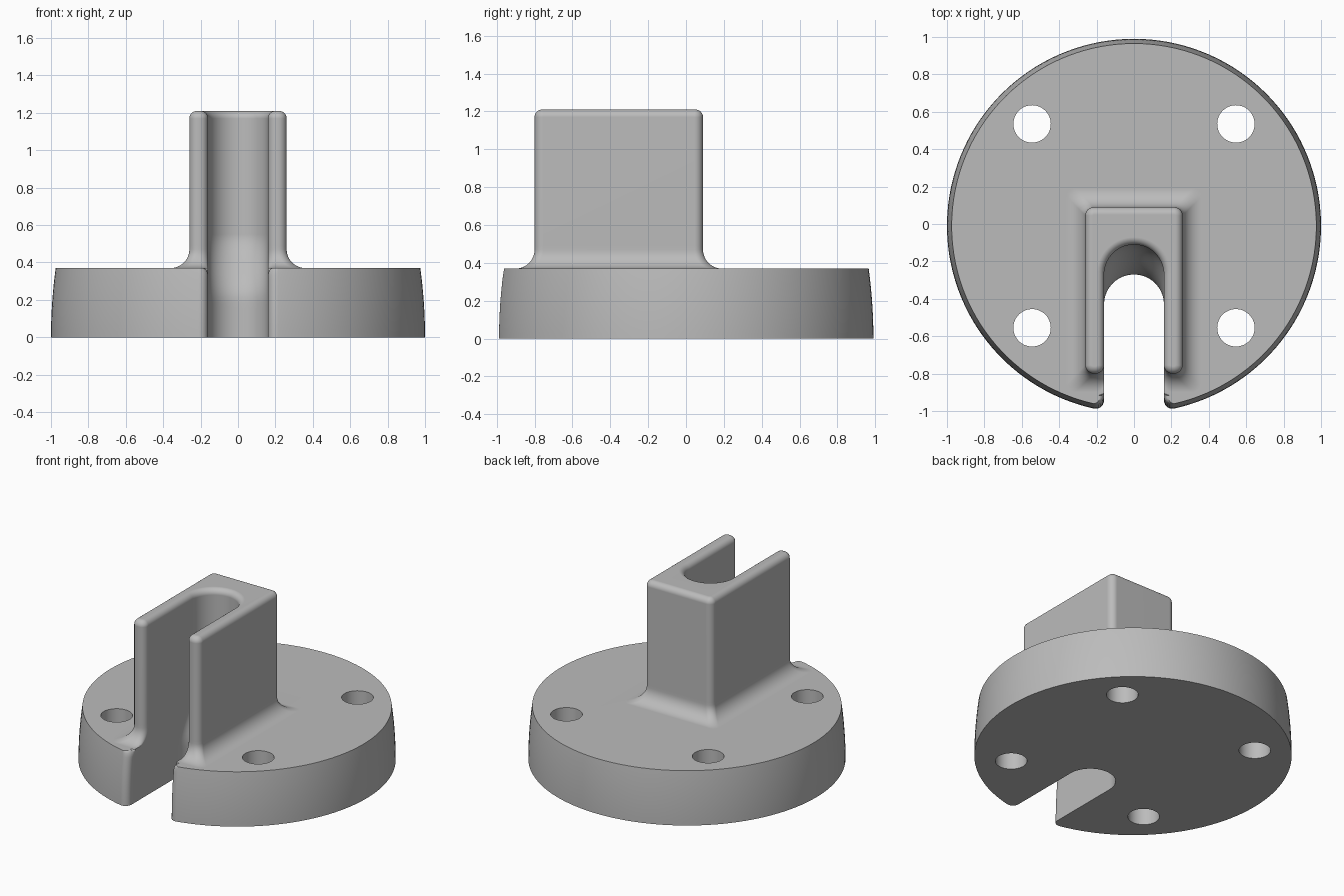
import bpy
import bmesh
from math import sin, cos, pi, sqrt, atan2

cube = bpy.data.objects.get("Cube")
if cube:
    bpy.data.objects.remove(cube)

BASE_H, TOP, MID_Y = 0.37, 1.21, -0.01      # disc height, block top, disc centre
SLOT_W, BLOCK_W = 0.16, 0.26                # half widths
TIP, BACK = -0.80, 0.09                     # block extent along y
ROUND, EDGE, FILLET = 0.045, 0.04, 0.10
SLOT_TOP, SLOT_LOW = -0.27, -0.43           # centre of the round slot end
WALL_END = TIP - FILLET + ROUND

grey = bpy.data.materials.new("grey_metal")
grey.use_nodes = True
colour = (0.5, 0.5, 0.5, 1)
grey.diffuse_color = colour
grey.node_tree.nodes["Principled BSDF"].inputs["Base Color"].default_value = colour


def arc(cx, cy, r0, r1, a0, a1, n):
    """Arc points whose radius eases from r0 to r1."""
    pts = []
    for i in range(n + 1):
        t = i / n
        r, a = r0 + (r1 - r0) * t, a0 + (a1 - a0) * t
        pts.append((cx + r * cos(a), cy + r * sin(a)))
    return pts


def slot_half(z, inset, wall_end):
    """Right half of the slot, from its round end to the mouth."""
    t = min(max((z - 0.2) / 0.35, 0), 1)
    c = SLOT_LOW + (SLOT_TOP - SLOT_LOW) * t * t * (3 - 2 * t)
    w = SLOT_W + inset
    return arc(0, c, w, w, pi / 2, 0, 16) + [(w, wall_end)]


def disc_half(z):
    """Right half of the disc rim, with a rounded slot mouth."""
    radius = 1 - 0.025 * (z / BASE_H) ** 2
    x = SLOT_W + ROUND
    y = MID_Y - sqrt((radius - ROUND) ** 2 - x * x)
    a = atan2(y - MID_Y, x)
    s = max(0, (z - BASE_H + EDGE) / EDGE)
    ease = 0.03 * (1 - sqrt(1 - s * s))
    mouth = arc(x, y, ROUND - ease, ROUND, pi, 2 * pi + a, 6)
    rim = arc(0, MID_Y, radius, radius, a, pi / 2, 64)
    return [(SLOT_W, WALL_END - 0.05)] + mouth + rim[1:]


def block_half(offset, inset):
    """Right half of the block outline, from the arm tip to the back."""
    r = ROUND - inset
    x, tip, back = BLOCK_W + offset, TIP - offset, BACK + offset
    inner = arc(SLOT_W + ROUND, tip + ROUND, r, r, pi, 1.5 * pi, 6)
    outer = arc(x - ROUND, tip + ROUND, r, r, 1.5 * pi, 2 * pi, 6)
    corner = arc(x - ROUND, back - ROUND, r, r, 0, pi / 2, 6)
    return inner[1:] + outer + corner + [(0, back - inset)]


def mirrored(points):
    return [(-x, y) for x, y in reversed(points)]


bm = bmesh.new()


def add(points, z):
    return [bm.verts.new((x, y, z)) for x, y in points]


def bridge(a, b):
    for i in range(len(a)):
        j = (i + 1) % len(a)
        bm.faces.new((a[i], a[j], b[j], b[i]))


# Disc: stacked outlines
levels = [BASE_H * i / 12 for i in range(11)] + [0.33, 0.345, 0.357, 0.365, BASE_H]
levels = sorted(set(levels))
ring = None
for z in levels:
    slot, rim = slot_half(z, 0, WALL_END), disc_half(z)
    new = add(slot + rim + mirrored(rim[:-1]) + mirrored(slot[1:]), z)
    if ring:
        bridge(ring, new)
    else:
        bm.faces.new(list(reversed(new)))
    ring = new

# Flat top of the disc, open where the block rises
count = len(slot)
outline = block_half(FILLET, 0)
foot = add(outline + mirrored(outline[:-1]), BASE_H)
bm.faces.new(ring[count - 1:len(ring) - count + 2] + foot[::-1])
ring = ring[:count] + foot + ring[-(count - 1):]

# Block: concave foot, straight walls, rounded top edge
steps = []
for i in range(1, 11):
    a = pi / 2 * (1 - i / 10)
    steps.append((BASE_H + FILLET * (1 - sin(a)), FILLET * (1 - cos(a)), 0))
steps += [(0.49, 0, 0), (0.51, 0, 0), (0.53, 0, 0), (0.55, 0, 0)]
for i in range(7):
    a = pi / 2 * i / 6
    steps.append((TOP - EDGE * (1 - sin(a)), 0, EDGE * (1 - cos(a))))
for z, offset, inset in steps:
    slot = slot_half(z, inset, TIP - offset + ROUND)
    outline = block_half(offset, inset)
    new = add(slot + outline + mirrored(outline[:-1]) + mirrored(slot[1:]), z)
    bridge(ring, new)
    ring = new
bm.faces.new(ring)

bmesh.ops.remove_doubles(bm, verts=bm.verts, dist=0.00001)
bmesh.ops.recalc_face_normals(bm, faces=bm.faces)
mesh = bpy.data.meshes.new("slotted_flange")
bm.to_mesh(mesh)
bm.free()
flange = bpy.data.objects.new("slotted_flange", mesh)
bpy.context.collection.objects.link(flange)
mesh.materials.append(grey)

# Four bolt holes
for sx in (-1, 1):
    for sy in (-1, 1):
        bpy.ops.mesh.primitive_cylinder_add(
            vertices=48, radius=0.1, depth=1,
            location=(sx * 0.545, MID_Y + sy * 0.545, 0.2))
        cutter = bpy.context.object
        cutter.name = "hole_cutter"
        cutter.hide_render = True
        cutter.data.materials.append(grey)
        bpy.context.view_layer.objects.active = flange
        mod = flange.modifiers.new("bolt_hole", "BOOLEAN")
        mod.operation, mod.solver, mod.object = "DIFFERENCE", "EXACT", cutter
        bpy.ops.object.modifier_apply(modifier=mod.name)
        bpy.data.objects.remove(cutter)

# Smooth curves, crisp rims
bpy.ops.object.select_all(action="DESELECT")
flange.select_set(True)
bpy.context.view_layer.objects.active = flange
bpy.ops.object.shade_smooth_by_angle(angle=pi / 6)
weighted = flange.modifiers.new("even_shading", "WEIGHTED_NORMAL")
weighted.keep_sharp = True
